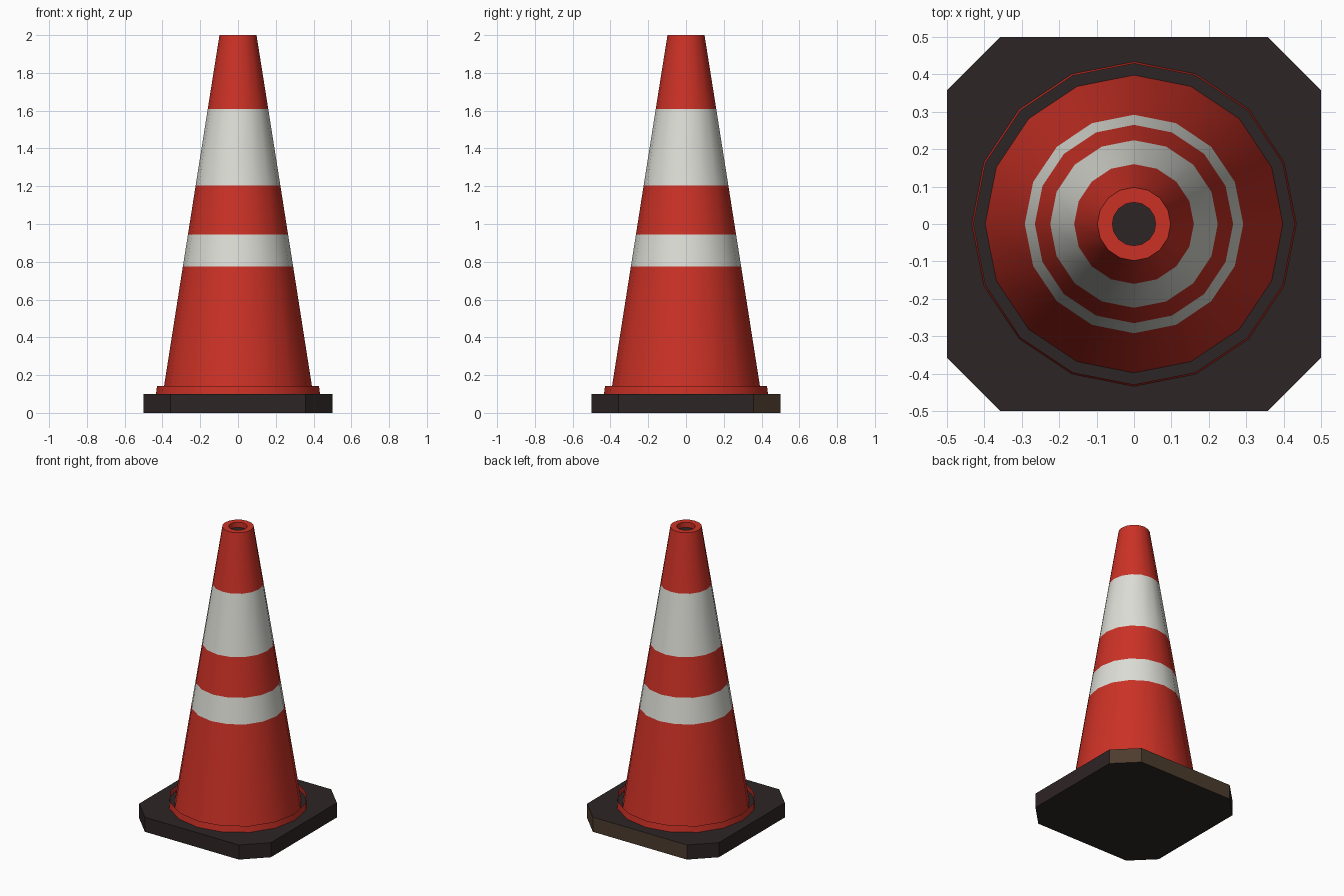
import bpy, bmesh, math

if "Cube" in bpy.data.objects:
    bpy.data.objects.remove(bpy.data.objects["Cube"])

SIDES = 16


def material(name, rgb):
    m = bpy.data.materials.new(name)
    m.diffuse_color = (*rgb, 1)
    m.use_nodes = True
    m.node_tree.nodes["Principled BSDF"].inputs["Base Color"].default_value = m.diffuse_color
    return m


RED = material("cone red", (0.60, 0.031, 0.019))
WHITE = material("band white", (0.72, 0.73, 0.67))
DARK = material("dark rubber", (0.027, 0.018, 0.018))
BROWN = material("brown rubber", (0.073, 0.045, 0.027))


def finish(name, bm, mats, smooth=False):
    mesh = bpy.data.meshes.new(name)
    bm.to_mesh(mesh)
    bm.free()
    for m in mats:
        mesh.materials.append(m)
    obj = bpy.data.objects.new(name, mesh)
    bpy.context.collection.objects.link(obj)
    if smooth:
        bpy.ops.object.select_all(action='DESELECT')
        obj.select_set(True)
        bpy.context.view_layer.objects.active = obj
        bpy.ops.object.shade_smooth_by_angle(angle=math.radians(40))
    return obj


def lathe(name, profile, colours, mats, cap=None):
    """Spin (radius, z) points; one material index per profile segment."""
    bm = bmesh.new()
    rings = []
    for r, z in profile:
        rings.append([bm.verts.new((r * math.cos(a), r * math.sin(a), z))
                      for a in (2 * math.pi * i / SIDES for i in range(SIDES))])
    for low, high, c in zip(rings, rings[1:], colours):
        for i in range(SIDES):
            j = (i + 1) % SIDES
            bm.faces.new((low[i], low[j], high[j], high[i])).material_index = c
    if cap is not None:
        bm.faces.new(rings[-1]).material_index = cap
    return finish(name, bm, mats, smooth=True)


# Square base with cut corners; the back and one back corner are brown
bm = bmesh.new()
h, c = 0.5, 0.357
outline = [(c, -h), (h, -c), (h, c), (c, h), (-c, h), (-h, c), (-h, -c), (-c, -h)]
bottom = bm.faces.new([bm.verts.new((x, y, 0)) for x, y in outline])
top = bmesh.ops.extrude_face_region(bm, geom=[bottom])
bmesh.ops.translate(bm, vec=(0, 0, 0.1),
                    verts=[v for v in top["geom"] if isinstance(v, bmesh.types.BMVert)])
bmesh.ops.recalc_face_normals(bm, faces=bm.faces)
for f in bm.faces:
    f.normal_update()
    if f.normal.y > 0.5 and f.normal.x > -0.5:
        f.material_index = 1
finish("base", bm, [DARK, BROWN])

# Thin collar standing around the foot of the cone
lathe("collar", [(0.434, 0.1), (0.429, 0.142)], [0], [RED])

# Striped cone body with a rim and a shallow dark hole at the tip
lathe("cone_body",
      [(0.398, 0.1), (0.292, 0.775), (0.265, 0.945), (0.224, 1.205),
       (0.160, 1.61), (0.098, 2.0), (0.058, 2.0), (0.058, 1.965)],
      [0, 1, 0, 1, 0, 0, 0], [RED, WHITE, DARK], cap=2)
